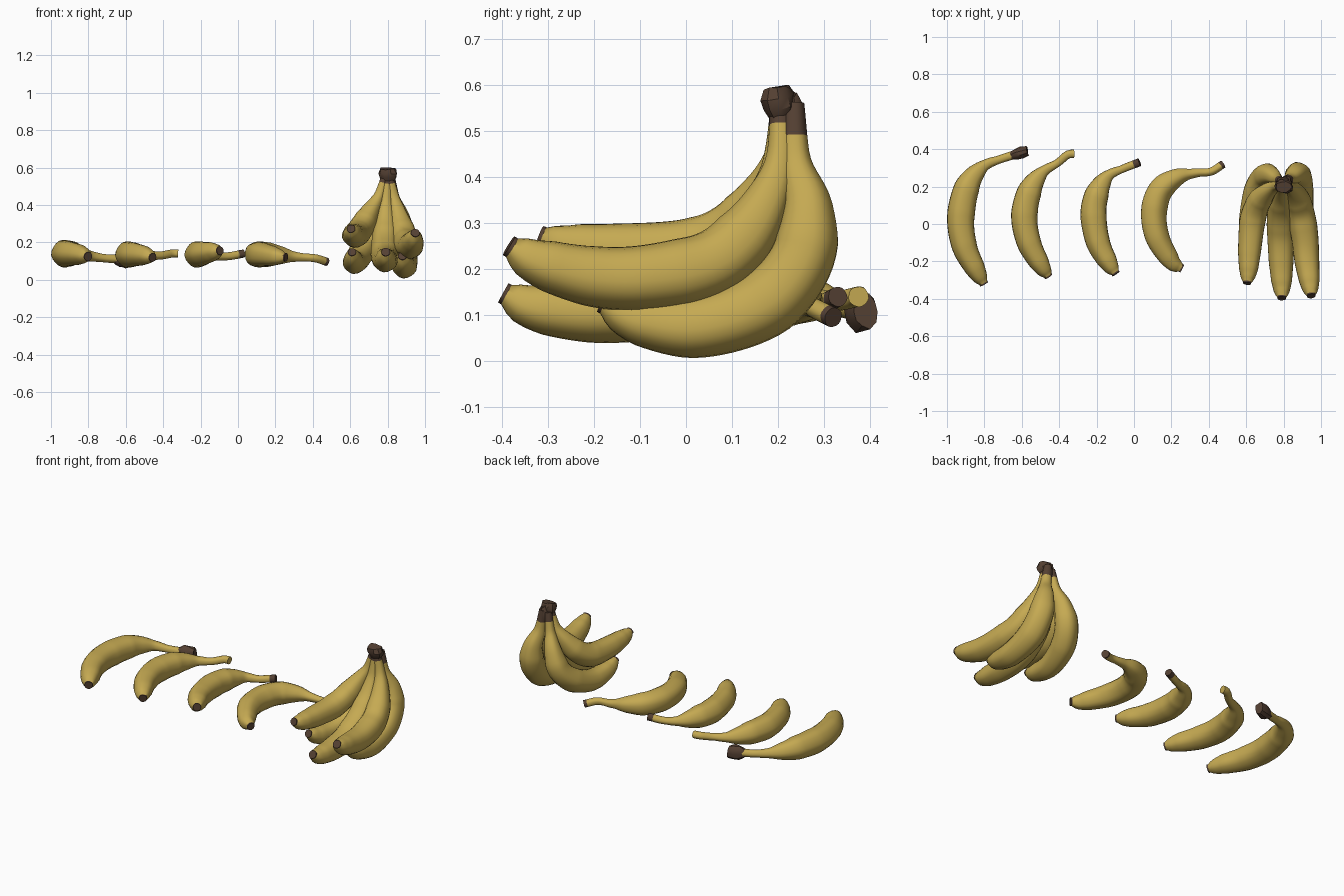
import bpy, bmesh, math, random
from mathutils import Vector

random.seed(4)
cube = bpy.data.objects.get("Cube")
if cube:
    bpy.data.objects.remove(cube, do_unlink=True)


def material(name, color):
    mat = bpy.data.materials.new(name)
    mat.use_nodes = True
    mat.diffuse_color = color
    mat.node_tree.nodes["Principled BSDF"].inputs["Base Color"].default_value = color
    return mat


PEEL = material("ripe yellow peel", (0.56, 0.40, 0.085, 1))
BROWN = material("dark brown ends", (0.09, 0.052, 0.033, 1))

# thickness from blossom tip (0) to stem end (1)
LOOSE = [(0, .024), (.03, .04), (.1, .055), (.25, .068), (.45, .074),
         (.6, .068), (.7, .048), (.77, .029), (.85, .022), (1, .023)]
BUNCHED = [(0, .024), (.03, .04), (.1, .055), (.22, .066), (.45, .075),
           (.64, .068), (.76, .048), (.86, .031), (1, .022)]
SIDES, RINGS = 20, 48


def smooth_path(points):
    """Catmull-Rom curve through the points, resampled at even spacing."""
    p = [Vector(q) for q in points]
    p = [2 * p[0] - p[1]] + p + [2 * p[-1] - p[-2]]
    dense = []
    for a, b, c, d in zip(p, p[1:], p[2:], p[3:]):
        for k in range(24):
            t = k / 24
            dense.append(0.5 * (2 * b + (c - a) * t + (2 * a - 5 * b + 4 * c - d) * t ** 2
                                + (3 * b - a - 3 * c + d) * t ** 3))
    dense.append(p[-2])
    lengths = [0]
    for a, b in zip(dense, dense[1:]):
        lengths.append(lengths[-1] + (b - a).length)
    out, j = [], 0
    for i in range(RINGS):
        s = lengths[-1] * i / (RINGS - 1)
        while j < len(dense) - 2 and lengths[j + 1] < s:
            j += 1
        f = (s - lengths[j]) / (lengths[j + 1] - lengths[j])
        out.append(dense[j].lerp(dense[j + 1], f))
    return out


def thickness(profile, t):
    for (a, ra), (b, rb) in zip(profile, profile[1:]):
        if t <= b:
            f = (t - a) / (b - a)
            return ra + (rb - ra) * f
    return profile[-1][1]


def finish(name, bm, angle):
    bmesh.ops.recalc_face_normals(bm, faces=bm.faces[:])
    mesh = bpy.data.meshes.new(name)
    bm.to_mesh(mesh)
    bm.free()
    obj = bpy.data.objects.new(name, mesh)
    bpy.context.collection.objects.link(obj)
    mesh.materials.append(PEEL)
    mesh.materials.append(BROWN)
    bpy.ops.object.select_all(action='DESELECT')
    obj.select_set(True)
    bpy.context.view_layer.objects.active = obj
    bpy.ops.object.shade_smooth_by_angle(angle=math.radians(angle))
    return obj


def banana(name, points, profile, brown_stem=2.0, scale=1.0):
    """Sweep a softly five-sided section along the path."""
    path = smooth_path(points)
    bm = bmesh.new()
    side = None
    rings = []
    for i, center in enumerate(path):
        tangent = (path[min(i + 1, RINGS - 1)] - path[max(i - 1, 0)]).normalized()
        side = tangent.orthogonal() if side is None else side - tangent * side.dot(tangent)
        side.normalize()
        up = tangent.cross(side)
        r = thickness(profile, i / (RINGS - 1)) * scale
        ring = []
        for k in range(SIDES):
            a = math.tau * k / SIDES
            rr = r * (1 + 0.025 * math.cos(5 * a))
            ring.append(bm.verts.new(center + rr * (math.cos(a) * side + math.sin(a) * up)))
        rings.append(ring)
    for i, (lo, hi) in enumerate(zip(rings, rings[1:])):
        for k in range(SIDES):
            n = (k + 1) % SIDES
            face = bm.faces.new((lo[k], lo[n], hi[n], hi[k]))
            face.material_index = int(i / (RINGS - 1) >= brown_stem)
    # brown blossom scar, slightly raised, and the stem end
    tip = bm.faces.new(rings[0])
    end = bm.faces.new(rings[-1])
    end.material_index = int(brown_stem <= 1)
    out = (path[0] - path[1]).normalized()
    bmesh.ops.inset_region(bm, faces=[tip], thickness=0.002)
    tip.material_index = 1
    for f in bmesh.ops.extrude_discrete_faces(bm, faces=[tip])['faces']:
        bmesh.ops.translate(bm, verts=f.verts[:], vec=out * 0.008)
        for e in f.edges:
            for g in e.link_faces:
                g.material_index = 1
    return finish(name, bm, 50)


def stump(name, start, end, radii, flatten=1.0):
    """Ragged cut stalk: a jittered tapered cylinder."""
    start, end = Vector(start), Vector(end)
    axis = end - start
    rot = axis.to_track_quat('Z', 'Y')
    bm = bmesh.new()
    rings = []
    for i, r in enumerate(radii):
        center = start + axis * i / (len(radii) - 1)
        ring = []
        for k in range(10):
            a = math.tau * k / 10
            rr = r * random.uniform(0.86, 1.1)
            offset = Vector((rr * math.cos(a), rr * math.sin(a) * flatten,
                             random.uniform(-.006, .006)))
            ring.append(bm.verts.new(center + rot @ offset))
        rings.append(ring)
    for lo, hi in zip(rings, rings[1:]):
        for k in range(10):
            bm.faces.new((lo[k], lo[(k + 1) % 10], hi[(k + 1) % 10], hi[k]))
    bm.faces.new(rings[0])
    bm.faces.new(rings[-1])
    for f in bm.faces:
        f.material_index = 1
    return finish(name, bm, 35)


# four loose bananas in a row
banana("loose_banana_1", [(-.805, -.315, .125), (-.85, -.235, .135), (-.905, -.12, .14),
                          (-.925, .03, .14), (-.89, .2, .14), (-.81, .305, .13),
                          (-.71, .348, .115), (-.6, .382, .11)], LOOSE)
stump("loose_stalk", (-.66, .365, .11), (-.57, .39, .108), (.02, .03, .034, .028), 1.35)
banana("loose_banana_2", [(-.46, -.275, .12), (-.5, -.215, .13), (-.56, -.1, .135),
                          (-.585, .04, .135), (-.555, .18, .135), (-.49, .275, .13),
                          (-.41, .325, .13), (-.355, .37, .14), (-.32, .375, .14)],
       LOOSE, scale=.96)
banana("loose_banana_3", [(-.1, -.26, .155), (-.13, -.215, .15), (-.19, -.1, .14),
                          (-.215, .05, .135), (-.195, .165, .135), (-.14, .255, .13),
                          (-.06, .295, .125), (.03, .33, .14)], LOOSE, .94, .95)
banana("loose_banana_4", [(.25, -.235, .12), (.2, -.2, .125), (.125, -.075, .135),
                          (.105, .06, .135), (.14, .18, .135), (.23, .25, .13),
                          (.33, .273, .12), (.41, .28, .115), (.475, .32, .095)],
       LOOSE, .96, .95)

# bunch of five hanging from one crown
banana("bunch_upper_left", [(.605, -.31, .27), (.612, -.25, .25), (.62, -.12, .238),
                            (.635, .02, .245), (.665, .11, .29), (.71, .17, .37),
                            (.755, .2, .45), (.785, .205, .55)], BUNCHED, .94, .93)
banana("bunch_upper_right", [(.947, -.378, .247), (.94, -.32, .215), (.925, -.2, .185),
                             (.915, -.08, .183), (.895, .05, .21), (.875, .13, .275),
                             (.85, .185, .37), (.83, .205, .45), (.81, .205, .55)],
       BUNCHED, .94)
banana("bunch_middle", [(.79, -.39, .145), (.79, -.33, .118), (.787, -.2, .107),
                        (.785, -.06, .125), (.785, .06, .19), (.787, .14, .28),
                        (.79, .185, .38), (.795, .2, .46), (.8, .205, .55)],
       BUNCHED, .94)
banana("bunch_lower_right", [(.88, -.175, .125), (.885, -.1, .09), (.89, .03, .076),
                             (.885, .17, .125), (.88, .25, .22), (.865, .265, .33),
                             (.835, .24, .43), (.815, .235, .56)], BUNCHED, .9)
banana("bunch_lower_left", [(.61, -.175, .145), (.615, -.1, .11), (.625, .03, .095),
                            (.655, .17, .14), (.695, .25, .22), (.73, .262, .33),
                            (.765, .24, .43), (.785, .23, .55)], BUNCHED, .92, .93)

# shared crown and the torn strip behind it
stump("bunch_crown", (.8, .208, .53), (.8, .198, .592), (.037, .05, .054, .042), .72)
stump("crown_strip", (.805, .238, .5), (.81, .232, .58), (.016, .024, .024, .014), .8)
